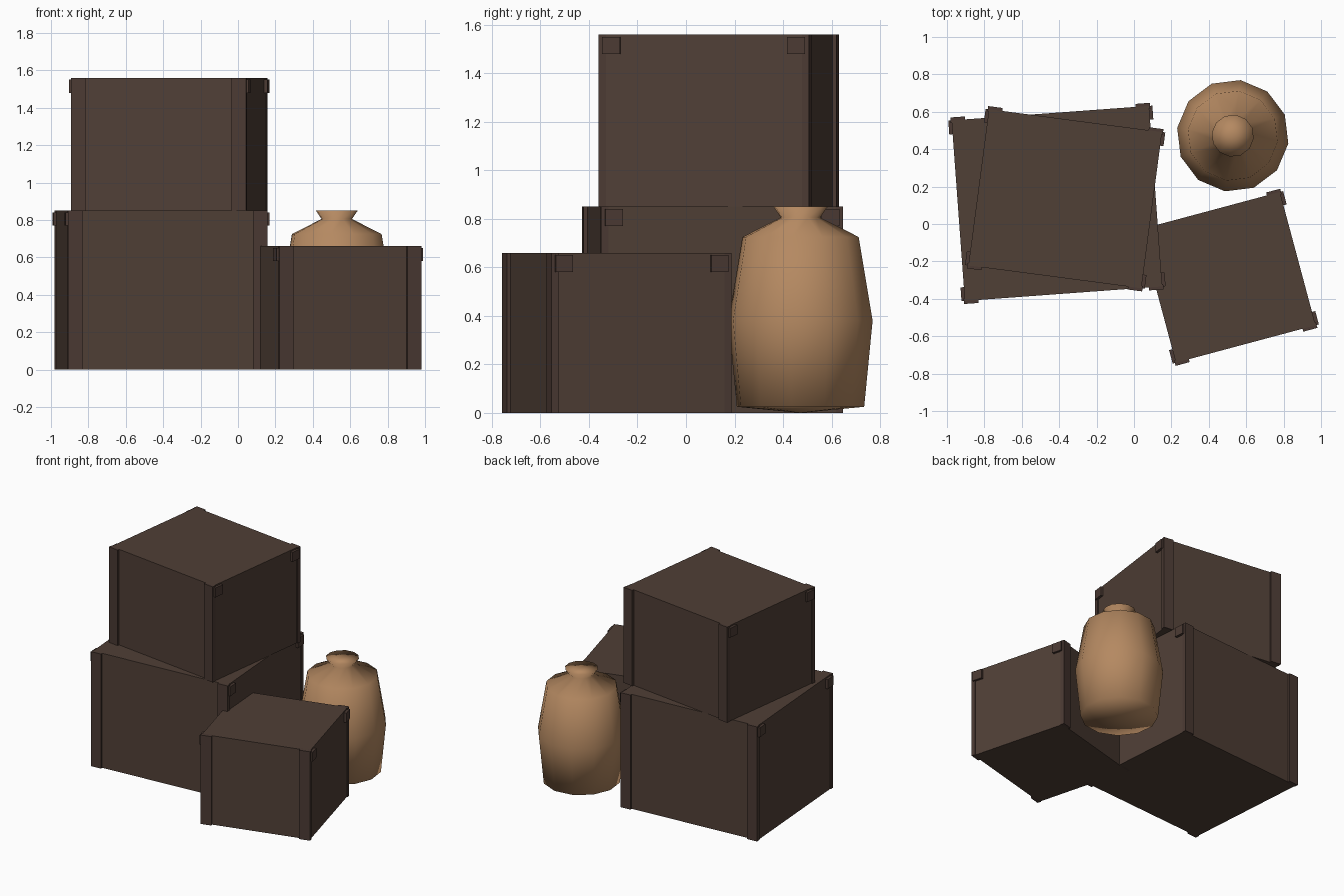
import bpy, bmesh
from math import radians, cos, sin, tau
from mathutils import Matrix, Vector

if "Cube" in bpy.data.objects:
    bpy.data.objects.remove(bpy.data.objects["Cube"])


def material(name, rgb):
    m = bpy.data.materials.new(name)
    m.diffuse_color = (*rgb, 1)
    m.use_nodes = True
    m.node_tree.nodes["Principled BSDF"].inputs["Base Color"].default_value = m.diffuse_color
    return m


WOOD = material("dark_wood", (0.08, 0.05, 0.037))
TRIM = material("trim", (0.07, 0.042, 0.033))
CLAY = material("clay", (0.46, 0.25, 0.12))


def make_object(name, bm, mat, matrix=None):
    bmesh.ops.recalc_face_normals(bm, faces=bm.faces[:])
    me = bpy.data.meshes.new(name)
    bm.to_mesh(me)
    bm.free()
    me.materials.append(mat)
    ob = bpy.data.objects.new(name, me)
    bpy.context.collection.objects.link(ob)
    if matrix:
        ob.matrix_world = matrix
    return ob


def add_box(bm, lo, hi):
    lo, hi = Vector(lo), Vector(hi)
    s = hi - lo
    bmesh.ops.create_cube(bm, size=1, matrix=Matrix.Translation((lo + hi) / 2)
                          @ Matrix.Diagonal((abs(s.x), abs(s.y), abs(s.z), 1)))


# Crate: body, corner strips on front and back, square plates on the sides
def crate(name, x, y, z, w, d, h, angle):
    place = Matrix.Translation((x, y, z)) @ Matrix.Rotation(radians(angle), 4, 'Z')
    hw, hd = w / 2, d / 2
    body, strips, plates = bmesh.new(), bmesh.new(), bmesh.new()
    add_box(body, (-hw + .006, -hd + .016, 0), (hw - .006, hd - .016, h))
    for sx in (-1, 1):
        for sy in (-1, 1):
            add_box(strips, (sx * (hw - .078), sy * (hd - .03), 0),
                    (sx * hw, sy * hd, h))
            add_box(plates, (sx * (hw - .02), sy * (hd - .09), h - .08),
                    (sx * (hw + .012), sy * (hd - .016), h - .01))
    make_object(name + "_body", body, WOOD, place)
    make_object(name + "_corner_strips", strips, TRIM, place)
    make_object(name + "_corner_plates", plates, TRIM, place)


crate("large_crate", -.412, .11, 0, 1.07, 1.0, .85, 4.2)
crate("upper_crate", -.368, .135, .85, .945, .875, .71, -7.5)
crate("small_crate", .502, -.285, 0, .785, .77, .66, 15)

# Clay jar: 12-sided lathe
SIDES = 12
profile = [(.265, .025), (.30, .38), (.242, .725), (.082, .805), (.113, .85)]
bm = bmesh.new()
rings = [[bm.verts.new((r * cos(radians(22) + tau * i / SIDES),
                        r * sin(radians(22) + tau * i / SIDES), z))
          for i in range(SIDES)] for r, z in profile]
base, top = bm.verts.new((0, 0, 0)), bm.verts.new((0, 0, .845))
for i in range(SIDES):
    j = (i + 1) % SIDES
    for a, b in zip(rings, rings[1:]):
        bm.faces.new((a[i], a[j], b[j], b[i]))
    bm.faces.new((base, rings[0][j], rings[0][i]))
    bm.faces.new((top, rings[-1][i], rings[-1][j]))
for f in bm.faces:
    f.smooth = True
make_object("clay_jar", bm, CLAY, Matrix.Translation((.528, .472, 0)))
